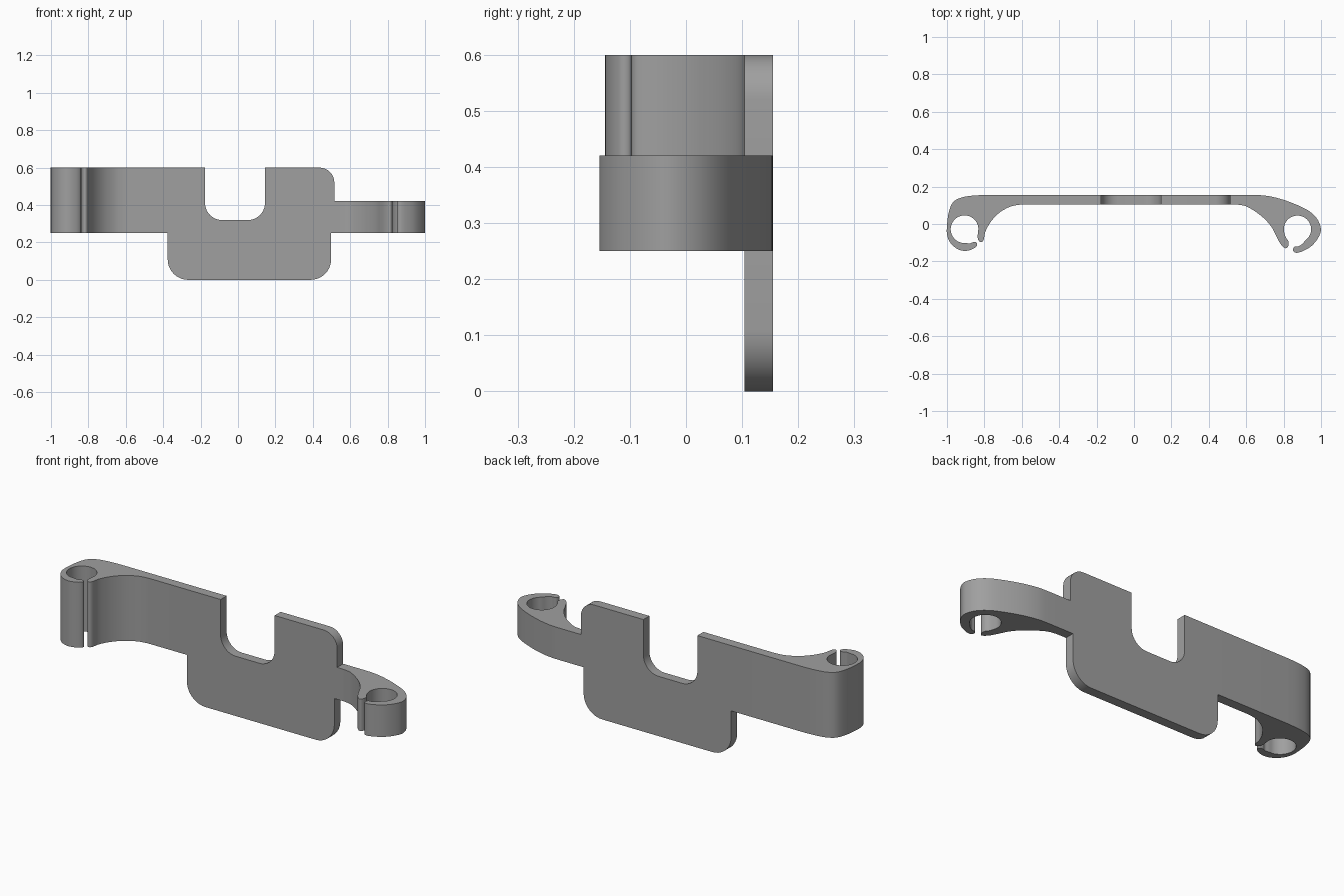
import bpy, bmesh, math
from mathutils import Vector

if "Cube" in bpy.data.objects:
    bpy.data.objects.remove(bpy.data.objects["Cube"])

grey = bpy.data.materials.new("plain grey")
grey.diffuse_color = (0.35, 0.35, 0.35, 1)
grey.use_nodes = True
grey.node_tree.nodes["Principled BSDF"].inputs["Base Color"].default_value = grey.diffuse_color

FRONT, BACK = 0.104, 0.155          # plate thickness in y
LEFT, RIGHT = -0.376, 0.515         # where the arms join the plate
LOW, MID, TOP = 0.25, 0.421, 0.60   # arm heights


def rounded(corners):
    """Outline from (x, y, radius) right-angled corners."""
    out = []
    for i, (x, y, r) in enumerate(corners):
        p = Vector((x, y))
        if r == 0:
            out.append((x, y))
            continue
        a = (Vector(corners[i - 1][:2]) - p).normalized()
        b = (Vector(corners[(i + 1) % len(corners)][:2]) - p).normalized()
        for k in range(11):
            t = math.pi / 2 * k / 10
            q = p + (a + b) * r - b * r * math.cos(t) - a * r * math.sin(t)
            out.append((q.x, q.y))
    return out


def spline(pts, n=5):
    """Smooth curve through the points."""
    v = [Vector(p) for p in pts]
    v = [v[0]] + v + [v[-1]]
    out = []
    for a, b, c, d in zip(v, v[1:], v[2:], v[3:]):
        for k in range(n):
            t = k / n
            q = 0.5 * (2 * b + (c - a) * t + (2 * a - 5 * b + 4 * c - d) * t * t
                       + (3 * b - a - 3 * c + d) * t ** 3)
            out.append((q.x, q.y))
    return out + [tuple(pts[-1])]


def arc(cx, cy, r, start, end, n=14):
    angles = [math.radians(start + (end - start) * k / n) for k in range(n + 1)]
    return [(cx + r * math.cos(a), cy + r * math.sin(a)) for a in angles]


def extrude(name, outline, lo, hi, place, joints):
    """Solid from an outline, left open along the joint edges."""
    bm = bmesh.new()
    a = [bm.verts.new(place(x, y, lo)) for x, y in outline]
    b = [bm.verts.new(place(x, y, hi)) for x, y in outline]
    bm.faces.new(a[::-1])
    bm.faces.new(b)
    n = len(outline)
    for i in range(n):
        j = (i + 1) % n
        if {outline[i], outline[j]} not in joints:
            bm.faces.new((a[i], a[j], b[j], b[i]))
    bmesh.ops.recalc_face_normals(bm, faces=bm.faces[:])
    me = bpy.data.meshes.new(name)
    bm.to_mesh(me)
    bm.free()
    me.materials.append(grey)
    ob = bpy.data.objects.new(name, me)
    bpy.context.collection.objects.link(ob)
    bpy.ops.object.select_all(action='DESELECT')
    ob.select_set(True)
    bpy.context.view_layer.objects.active = ob
    bpy.ops.object.shade_smooth_by_angle(angle=math.radians(35))


# Flat plate with rounded lower corners and a U-shaped notch
plate = rounded([
    (LEFT, LOW, 0), (LEFT, 0, 0.11), (0.498, 0, 0.11), (0.498, LOW, 0),
    (RIGHT, LOW, 0), (RIGHT, MID, 0), (RIGHT, TOP, 0.08),
    (0.144, TOP, 0), (0.144, 0.32, 0.09), (-0.176, 0.32, 0.09),
    (-0.176, TOP, 0), (LEFT, TOP, 0)])
extrude("back_plate", plate, FRONT, BACK, lambda x, y, h: (x, h, y),
        [{(LEFT, LOW), (LEFT, TOP)}, {(RIGHT, LOW), (RIGHT, MID)}])

# Tall left arm ending in a split ring clip
left = [(LEFT, BACK)] + spline(
    [(-0.80, 0.155), (-0.87, 0.151), (-0.93, 0.139), (-0.97, 0.113),
     (-0.991, 0.06), (-1.0, -0.01), (-0.999, -0.06), (-0.98, -0.103),
     (-0.945, -0.133), (-0.905, -0.144), (-0.865, -0.135), (-0.841, -0.117),
     (-0.842, -0.099), (-0.86, -0.097), (-0.878, -0.104)]
    + arc(-0.906, -0.028, 0.074, -85, -375)
    + [(-0.836, -0.07), (-0.831, -0.088), (-0.818, -0.097), (-0.804, -0.085),
       (-0.794, -0.04), (-0.764, 0.014), (-0.72, 0.06), (-0.666, 0.091),
       (-0.62, 0.102), (-0.58, FRONT)]) + [(LEFT, FRONT)]
extrude("left_clip_arm", left, LOW, TOP, lambda x, y, h: (x, y, h),
        [{(LEFT, FRONT), (LEFT, BACK)}])

# Short right arm ending in a split ring clip
right = [(RIGHT, BACK)] + spline(
    [(0.64, 0.155), (0.70, 0.152), (0.77, 0.138), (0.85, 0.111),
     (0.93, 0.073), (0.978, 0.029), (0.999, -0.025), (0.987, -0.07),
     (0.95, -0.117), (0.905, -0.144), (0.868, -0.154), (0.85, -0.141),
     (0.858, -0.122), (0.88, -0.119), (0.90, -0.106)]
    + arc(0.874, -0.028, 0.073, -55, 198)
    + [(0.812, -0.072), (0.825, -0.092), (0.826, -0.115), (0.811, -0.13),
       (0.786, -0.11), (0.763, -0.07), (0.735, -0.016), (0.684, 0.04),
       (0.61, 0.09), (0.565, 0.102), (0.53, FRONT)]) + [(RIGHT, FRONT)]
extrude("right_clip_arm", right, LOW, MID, lambda x, y, h: (x, y, h),
        [{(RIGHT, FRONT), (RIGHT, BACK)}])
